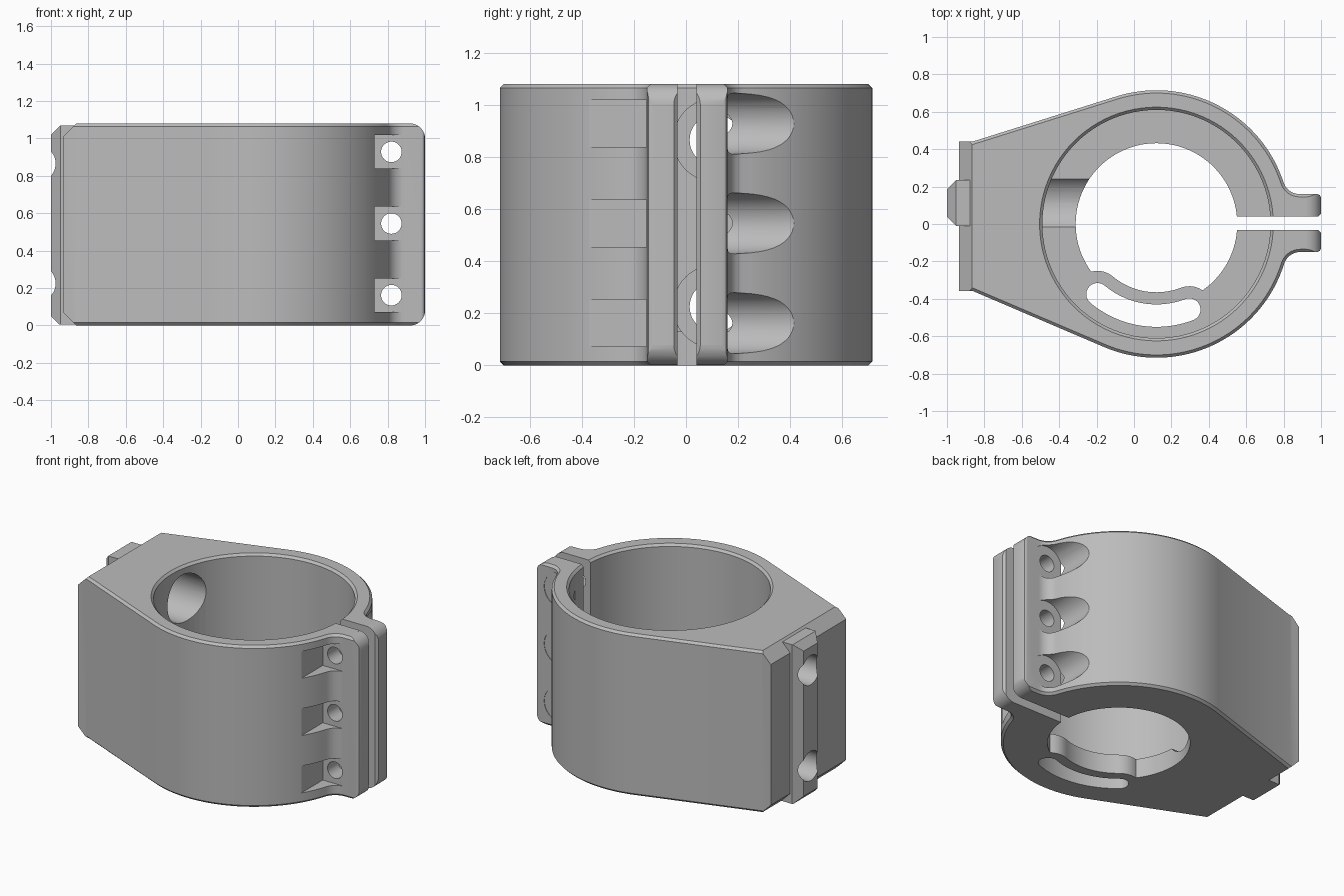
import bpy, bmesh
from math import sin, cos, atan2, acos, hypot, radians, degrees, sqrt

cube = bpy.data.objects.get("Cube")
if cube:
    bpy.data.objects.remove(cube, do_unlink=True)

CX = 0.12          # ring centre on x
R = 0.715          # ring outer radius
H = 1.08           # height
LIP = 0.13         # floor lip thickness
CHAMFER = 0.015

grey = bpy.data.materials.new("grey metal")
grey.use_nodes = True
grey.diffuse_color = (0.5, 0.5, 0.5, 1)
grey.node_tree.nodes["Principled BSDF"].inputs["Base Color"].default_value = (0.5, 0.5, 0.5, 1)


def arc(cx, cy, r, a0, a1, n=16):
    """Points along an arc, angles in degrees."""
    angles = [radians(a0 + (a1 - a0) * i / n) for i in range(n + 1)]
    return [(cx + r * cos(a), cy + r * sin(a)) for a in angles]


def circle(cx, cy, r, n=48):
    return arc(cx, cy, r, 0, 360, n)[:-1]


def prism(name, pts, lo, hi, axis="Z", bevel=0):
    """Extrude a 2D outline along an axis, optionally chamfering both rims."""
    place = {"X": lambda u, v, w: (w, u, v),
             "Y": lambda u, v, w: (u, w, v),
             "Z": lambda u, v, w: (u, v, w)}[axis]
    bm = bmesh.new()
    rings = [[bm.verts.new(place(u, v, w)) for u, v in pts] for w in (lo, hi)]
    caps = [bm.faces.new(ring) for ring in rings]
    n = len(pts)
    for i in range(n):
        j = (i + 1) % n
        bm.faces.new((rings[0][i], rings[0][j], rings[1][j], rings[1][i]))
    bmesh.ops.recalc_face_normals(bm, faces=bm.faces[:])
    if bevel:
        rim = [e for cap in caps for e in cap.edges]
        bmesh.ops.bevel(bm, geom=rim, offset=bevel, segments=1, affect="EDGES")
    mesh = bpy.data.meshes.new(name)
    bm.to_mesh(mesh)
    bm.free()
    mesh.materials.append(grey)
    obj = bpy.data.objects.new(name, mesh)
    bpy.context.collection.objects.link(obj)
    return obj


def combine(target, other, operation="DIFFERENCE"):
    """Apply a boolean and discard the helper."""
    mod = target.modifiers.new("cut", "BOOLEAN")
    mod.operation, mod.solver, mod.object = operation, "EXACT", other
    bpy.context.view_layer.objects.active = target
    bpy.ops.object.modifier_apply(modifier=mod.name)
    bpy.data.objects.remove(other, do_unlink=True)


def tangent_angle(x, y, side):
    """Angle at which a line from (x, y) touches the ring."""
    dx = x - CX
    return degrees(atan2(y, dx) + side * acos(R / hypot(dx, y))) % 360


def ear(w, tip=0.02, f=0.09):
    """Clamp ear half outline from its tip to the ring, and the ring angle reached."""
    yc = w + f
    reach = sqrt((R + f) ** 2 - yc ** 2)
    a = degrees(atan2(yc, reach))
    pts = [(1, w - tip), (1 - tip * 0.3, w - tip * 0.3), (1 - tip, w)]
    return pts + arc(CX + reach, yc, f, 270, 180 + a, 8), a


def stadium(half):
    """Curved slot outline around the ring centre."""
    a0, a1, mid = 230, 291, 0.49
    ends = [(CX + mid * cos(radians(a)), mid * sin(radians(a))) for a in (a0, a1)]
    return (arc(CX, 0, mid + half, a0, a1, 24) + arc(*ends[1], half, a1, a1 + 180)[1:]
            + arc(CX, 0, mid - half, a1, a0, 24)[1:] + arc(*ends[0], half, a0 + 180, a0 + 360)[1:-1])


# Body outline: ring, two ears and a tapered block
top_ear, top_a = ear(0.16)
low_ear, low_a = ear(0.15)
back_y, front_y = 0.44, -0.357
outline = top_ear + arc(CX, 0, R, top_a, tangent_angle(-0.865, back_y, -1), 36)[1:]
outline += [(-0.865, back_y), (-0.935, back_y), (-0.935, front_y), (-0.865, front_y)]
outline += arc(CX, 0, R, tangent_angle(-0.865, front_y, 1), 360 - low_a, 36)[:-1]
outline += [(x, -y) for x, y in reversed(low_ear)]
body = prism("clamp_body", outline, 0, H, "Z", CHAMFER)

# Side silhouette: chamfered block end, rounded ear corners
q = 0.08
side = [(-0.765, -0.1), (0.92, -0.1)] + arc(1 - q, q, q, -88, -2, 10) + [(1.1, q)]
side += [(1.1, H - q)] + arc(1 - q, H - q, q, 2, 88, 10) + [(0.92, H + 0.1)]
side += [(-0.765, H + 0.1), (-0.935, H - 0.07), (-0.935, 0.07)]
combine(body, prism("silhouette", side, -1, 1, "Y"), "INTERSECT")

# Mounting rail on the block end
rail_y, half = 0.112, 0.123
rail_pts = [(-0.85, -half), (-0.95, -half), (-1, -0.073), (-1, 0.073), (-0.95, half), (-0.85, half)]
rail = prism("rail", [(x, y + rail_y) for x, y in rail_pts], 0.004, 1.068)
rail_side = [(-0.8, -0.1), (-0.85, -0.1), (-1.01, 0.06), (-1.01, 1.01), (-0.85, 1.17), (-0.8, 1.17)]
combine(rail, prism("rail_ends", rail_side, -1, 1, "Y"), "INTERSECT")
combine(body, rail, "UNION")

# Bore with a chamfered mouth
combine(body, prism("bore", circle(CX, 0, 0.61, 96), LIP, H + 0.1))
mouth = prism("mouth", circle(CX, 0, 0.61, 96), H - CHAMFER, H + CHAMFER)
for v in mouth.data.vertices:
    if v.co.z > H:
        v.co.x = CX + (v.co.x - CX) * 0.64 / 0.61
        v.co.y *= 0.64 / 0.61
combine(body, mouth)

# Lip opening with its bulge, and the curved slot in it
opening = prism("opening", circle(CX, 0, 0.432, 96), -0.1, LIP + 0.1)
combine(opening, prism("bulge", stadium(0.125), -0.2, LIP + 0.2))
combine(body, opening)
combine(body, prism("slot", stadium(0.06), -0.1, LIP + 0.1))

# Clamping slit, flared at the tip
slit = [(0.4, -0.032), (0.985, -0.032), (1.02, -0.067), (1.02, 0.075), (0.985, 0.04), (0.4, 0.04)]
combine(body, prism("slit", slit, -0.1, H + 0.1))

# Clamp screw holes, square nut pockets in front, round head pockets behind
for z in (0.162, 0.545, 0.928):
    s = 0.09
    square = [(0.73, z - s), (0.875, z - s), (0.875, z + s), (0.73, z + s)]
    combine(body, prism("nut_pocket", square, -1, -0.147, "Y"))
    combine(body, prism("head_pocket", circle(0.82, z, 0.117), 0.157, 1, "Y"))
    combine(body, prism("screw_hole", circle(0.82, z, 0.055, 32), -1, 1, "Y"))

# Mounting bolt holes with counterbores opening into the bore
for z in (0.225, 0.865):
    combine(body, prism("counterbore", circle(rail_y, z, 0.16), -0.7, -0.1, "X"))
    combine(body, prism("bolt_hole", circle(rail_y, z, 0.098), -1.1, -0.2, "X"))

# Smooth curved walls, keep edges crisp
bpy.ops.object.select_all(action="DESELECT")
body.select_set(True)
bpy.context.view_layer.objects.active = body
bpy.ops.object.shade_smooth_by_angle(angle=radians(25))
